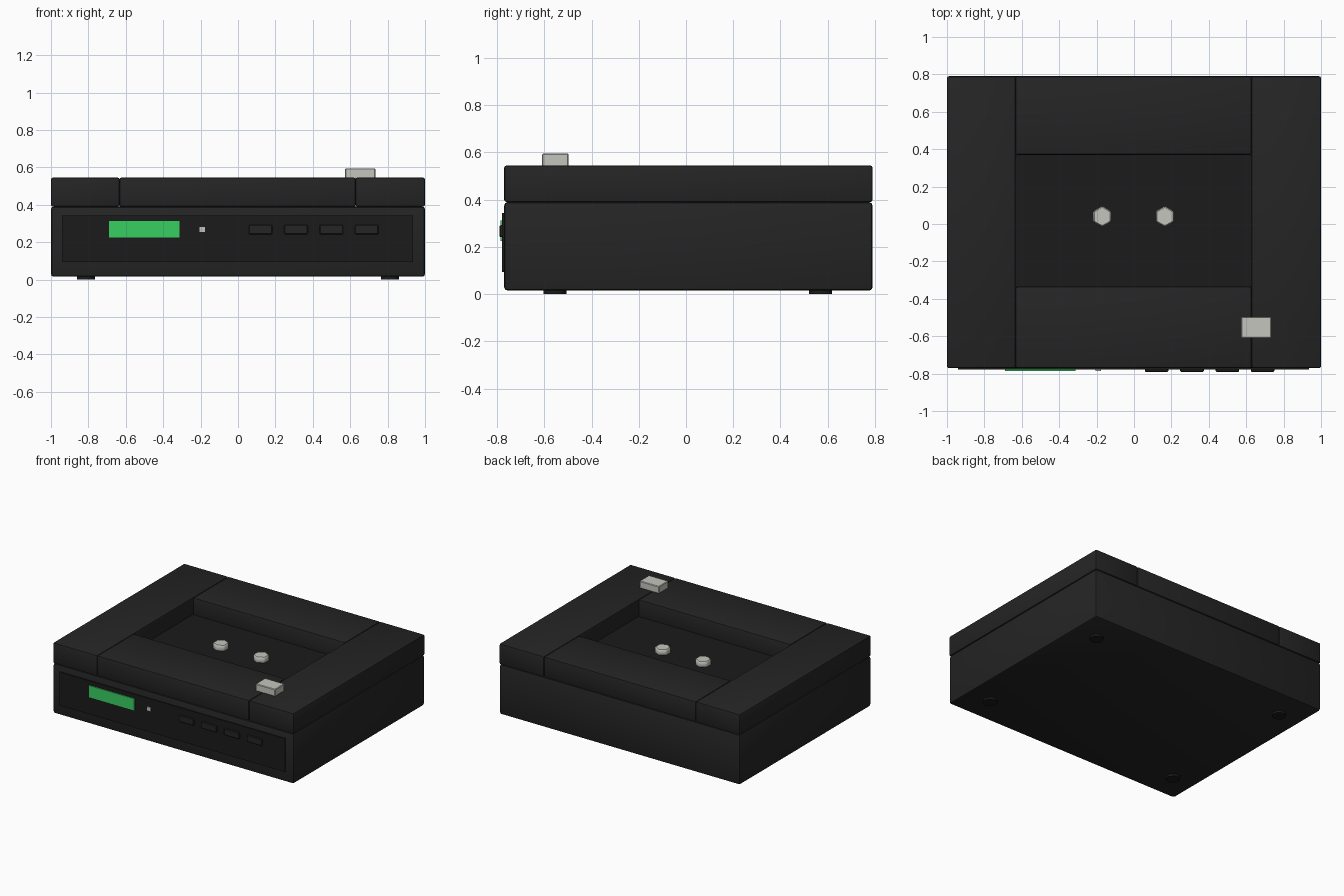
import bpy, math

if "Cube" in bpy.data.objects:
    bpy.data.objects.remove(bpy.data.objects["Cube"])


def material(name, rgb):
    m = bpy.data.materials.new(name)
    m.diffuse_color = (*rgb, 1.0)
    m.use_nodes = True
    m.node_tree.nodes["Principled BSDF"].inputs["Base Color"].default_value = m.diffuse_color
    return m


BLACK = material("matte black", (0.018, 0.018, 0.018))
DARK = material("deep black", (0.011, 0.011, 0.011))
GREEN = material("display green", (0.04, 0.62, 0.12))
SILVER = material("silver grey", (0.56, 0.56, 0.52))


def finish(ob, name, mat, bevel=0.0, segments=2):
    ob.name = name
    ob.data.materials.append(mat)
    if bevel:
        mod = ob.modifiers.new("Bevel", 'BEVEL')
        mod.width = bevel
        mod.segments = segments
        bpy.ops.object.modifier_apply(modifier=mod.name)
    bpy.ops.object.shade_smooth_by_angle(angle=math.radians(35))
    return ob


def box(name, x, y, z, mat, bevel=0.0, segments=2):
    """Box from (min, max) ranges on each axis."""
    bpy.ops.mesh.primitive_cube_add(
        size=1, location=[(a + b) / 2 for a, b in (x, y, z)])
    ob = bpy.context.object
    ob.scale = [b - a for a, b in (x, y, z)]
    bpy.ops.object.transform_apply(location=False, rotation=False, scale=True)
    return finish(ob, name, mat, bevel, segments)


def disc(name, x, y, z, radius, sides, mat, bevel=0.0):
    bpy.ops.mesh.primitive_cylinder_add(
        vertices=sides, radius=radius, depth=z[1] - z[0],
        location=(x, y, (z[0] + z[1]) / 2))
    return finish(bpy.context.object, name, mat, bevel, 1)


FRONT, BACK = -0.77, 0.79

# Lower case
box("body", (-1, 1), (FRONT, BACK), (0.015, 0.39), BLACK, 0.015)

# Lid frame of four bars around the open well
LID = (0.39, 0.545)
box("lid_left", (-1, -0.633), (FRONT, BACK), LID, BLACK, 0.01)
box("lid_right", (0.629, 1), (FRONT, BACK), LID, BLACK, 0.01)
box("lid_front", (-0.633, 0.629), (FRONT, -0.335), LID, BLACK, 0.01)
box("lid_back", (-0.633, 0.629), (0.37, BACK), LID, BLACK, 0.01)

# Well floor with two hexagonal spindles
box("well_floor", (-0.633, 0.629), (-0.335, 0.37), (0.385, 0.418), DARK)
for side, x in (("left", -0.17), ("right", 0.165)):
    disc("spindle_" + side, x, 0.04, (0.41, 0.457), 0.056, 6, SILVER, 0.006)

# Release key on the lid
box("release_key", (0.573, 0.735), (-0.61, -0.497), (0.54, 0.595), SILVER, 0.004, 1)

# Front panel, display, indicator and buttons
box("front_panel", (-0.94, 0.936), (-0.779, -0.76), (0.093, 0.343), DARK)
box("display", (-0.69, -0.312), (-0.786, -0.77), (0.224, 0.312), GREEN)
box("indicator", (-0.206, -0.177), (-0.786, -0.77), (0.254, 0.281), SILVER)
for i in range(4):
    x = 0.058 + i * 0.189
    box("button_%d" % (i + 1), (x, x + 0.126), (-0.79, -0.77), (0.242, 0.292), BLACK, 0.004, 1)

# Feet
for fx in (-0.813, 0.813):
    for fy in (-0.555, 0.57):
        disc("foot", fx, fy, (0, 0.03), 0.049, 12, DARK)
